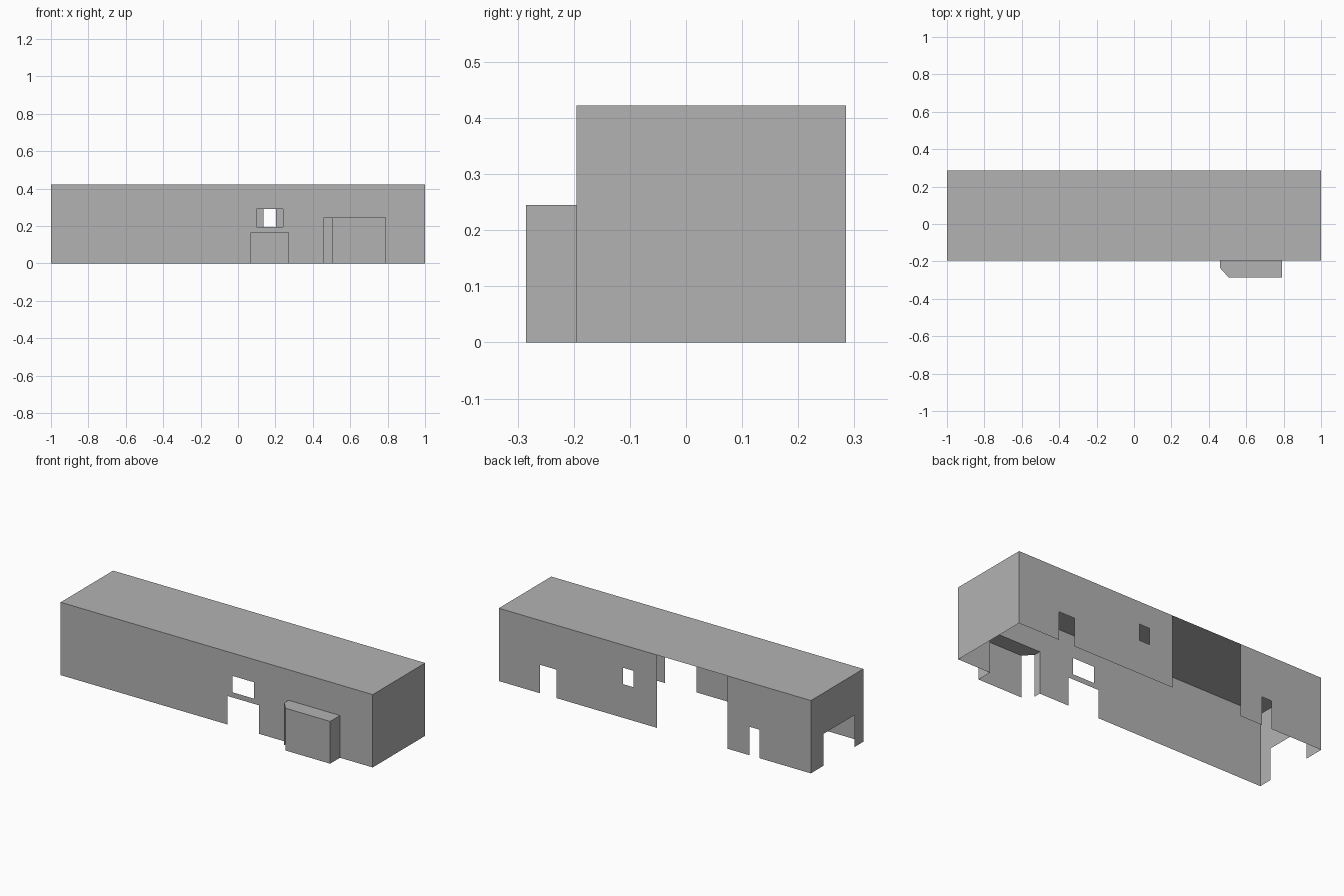
import bpy
import bmesh
from mathutils import Vector

cube = bpy.data.objects.get("Cube")
if cube:
    bpy.data.objects.remove(cube, do_unlink=True)

# Single plain grey finish
grey = bpy.data.materials.new("plain_grey")
grey.use_nodes = True
colour = (0.45, 0.45, 0.45, 1)
grey.diffuse_color = colour
grey.node_tree.nodes["Principled BSDF"].inputs["Base Color"].default_value = colour

LEFT, RIGHT = 1.0, -1.0
FRONT, BACK = -0.195, 0.285
HEIGHT = 0.422
DOOR = 0.165
SILL, LINTEL = 0.195, 0.29
PORCH_FRONT, PORCH_HEIGHT = -0.285, 0.245
PORCH_A, PORCH_B = 0.46, 0.79
CHAMFER_X, CHAMFER_Y = 0.505, -0.235


def finish(name, bm):
    mesh = bpy.data.meshes.new(name)
    bm.to_mesh(mesh)
    bm.free()
    mesh.materials.append(grey)
    obj = bpy.data.objects.new(name, mesh)
    bpy.context.collection.objects.link(obj)
    return obj


def wall(name, axis, start, end, fixed, height, openings=()):
    """Thin wall along x or y; openings are (from, to, bottom, top)."""
    low, high = sorted((start, end))
    us = sorted({low, high, *(u for o in openings for u in o[:2])})
    zs = sorted({0, height, *(z for o in openings for z in o[2:])})
    if start > end:
        us.reverse()

    def point(u, z):
        return Vector((u, fixed, z) if axis == "x" else (fixed, u, z))

    bm = bmesh.new()
    for u0, u1 in zip(us, us[1:]):
        for z0, z1 in zip(zs, zs[1:]):
            u, z = (u0 + u1) / 2, (z0 + z1) / 2
            if any(a < u < b and c < z < d for a, b, c, d in openings):
                continue
            corners = ((u0, z0), (u1, z0), (u1, z1), (u0, z1))
            bm.faces.new([bm.verts.new(point(*c)) for c in corners])
    bmesh.ops.remove_doubles(bm, verts=bm.verts, dist=0.0001)
    return finish(name, bm)


def roof(name, outline, z):
    bm = bmesh.new()
    bm.faces.new([bm.verts.new((x, y, z)) for x, y in outline])
    return finish(name, bm)


# Main hall
wall("front_wall", "x", RIGHT, LEFT, FRONT, HEIGHT, [
    (0.07, 0.27, 0, DOOR),
    (0.10, 0.24, SILL, LINTEL),
    (PORCH_A, PORCH_B, 0, PORCH_HEIGHT),
])
wall("back_wall", "x", LEFT, RIGHT, BACK, HEIGHT, [
    (0.632, 0.735, 0, DOOR),
    (0.137, 0.203, SILL, LINTEL),
    (-0.467, -0.015, 0, HEIGHT),
    (-0.672, -0.608, 0, DOOR),
])
wall("left_end_wall", "y", FRONT, BACK, LEFT, HEIGHT)
wall("right_end_wall", "y", BACK, FRONT, RIGHT, HEIGHT, [(-0.115, 0.17, 0, 0.185)])
roof("main_roof", [(RIGHT, FRONT), (LEFT, FRONT), (LEFT, BACK), (RIGHT, BACK)], HEIGHT)

# Porch, open at its slanted corner
wall("porch_right_wall", "y", FRONT, CHAMFER_Y, PORCH_A, PORCH_HEIGHT)
wall("porch_front_wall", "x", CHAMFER_X, PORCH_B, PORCH_FRONT, PORCH_HEIGHT)
wall("porch_left_wall", "y", PORCH_FRONT, FRONT, PORCH_B, PORCH_HEIGHT)
roof("porch_roof", [
    (PORCH_A, FRONT), (PORCH_A, CHAMFER_Y), (CHAMFER_X, PORCH_FRONT),
    (PORCH_B, PORCH_FRONT), (PORCH_B, FRONT),
], PORCH_HEIGHT)
